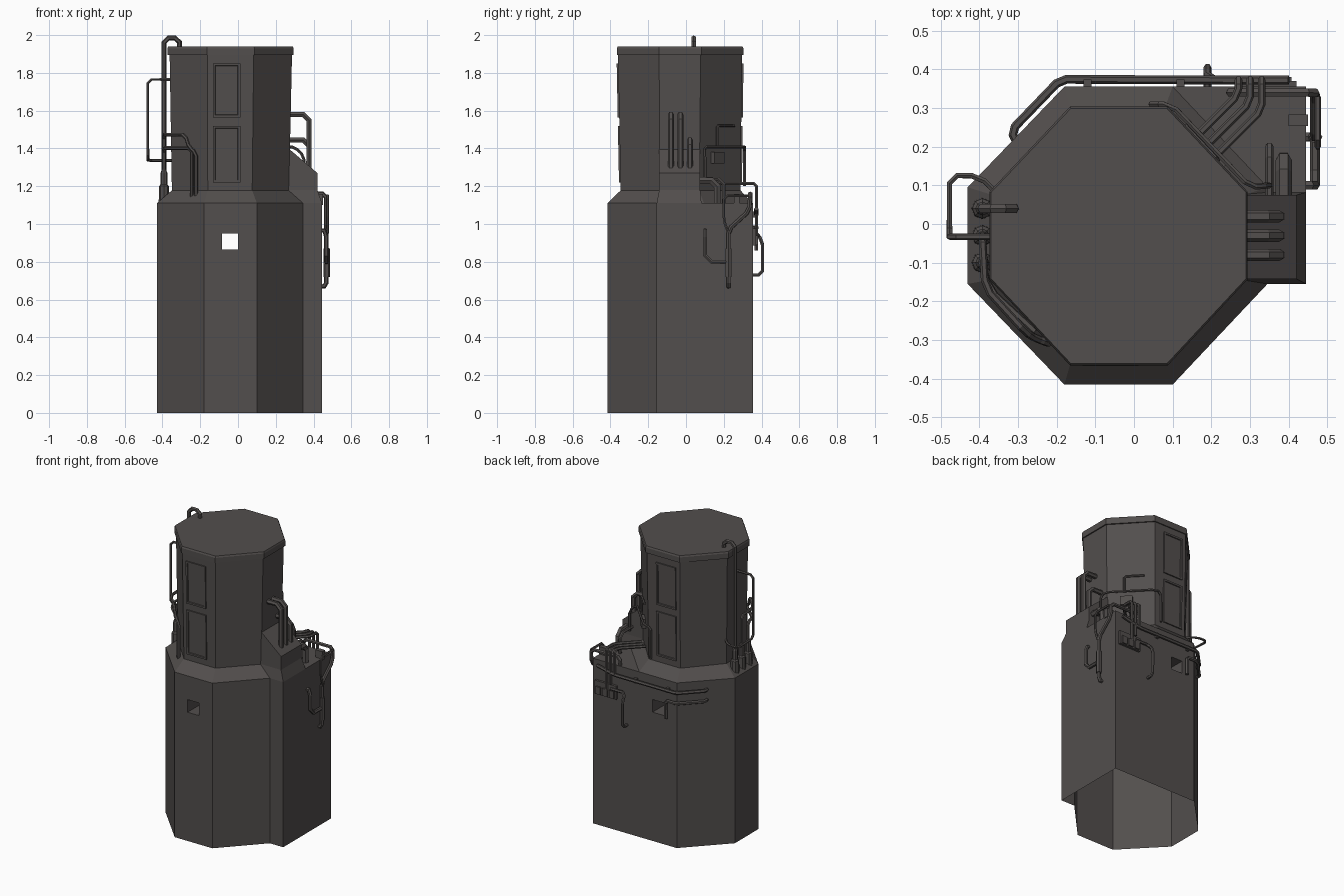
import bpy, bmesh, math
from mathutils import Vector

if "Cube" in bpy.data.objects:
    bpy.data.objects.remove(bpy.data.objects["Cube"])

mat = bpy.data.materials.new("dark_warm_grey")
mat.diffuse_color = (0.085, 0.077, 0.074, 1)
mat.use_nodes = True
mat.node_tree.nodes["Principled BSDF"].inputs["Base Color"].default_value = mat.diffuse_color


def add(name, bm):
    bmesh.ops.recalc_face_normals(bm, faces=bm.faces)
    me = bpy.data.meshes.new(name)
    bm.to_mesh(me)
    bm.free()
    me.materials.append(mat)
    ob = bpy.data.objects.new(name, me)
    bpy.context.collection.objects.link(ob)
    return ob


def loft(name, rings, bottom=True, top=True):
    """Skin a stack of equal-length point rings."""
    bm = bmesh.new()
    vs = [[bm.verts.new(p) for p in r] for r in rings]
    n = len(rings[0])
    for a, b in zip(vs, vs[1:]):
        for i in range(n):
            bm.faces.new((a[i], a[(i + 1) % n], b[(i + 1) % n], b[i]))
    if bottom:
        bm.faces.new(vs[0][::-1])
    if top:
        bm.faces.new(vs[-1])
    return add(name, bm)


def flat(pts, z):
    return [(x, y, z) for x, y in pts]


def octo(x0, x1, x2, x3, y0, y1, y2, y3, z):
    return flat([(x1, y0), (x2, y0), (x3, y1), (x3, y2), (x2, y3), (x1, y3), (x0, y2), (x0, y1)], z)


def box(name, c, s, rot=0):
    hx, hy = s[0] / 2, s[1] / 2
    co, si = math.cos(rot), math.sin(rot)
    q = [(c[0] + x * co - y * si, c[1] + x * si + y * co)
         for x, y in ((-hx, -hy), (hx, -hy), (hx, hy), (-hx, hy))]
    return loft(name, [flat(q, c[2] - s[2] / 2), flat(q, c[2] + s[2] / 2)])


def pipe(name, pts, r=0.01, cut=0.02):
    """Eight-sided pipe along a path with chamfered corners."""
    P = [Vector(p) for p in pts]
    path = [P[0]]
    for a, b, c in zip(P, P[1:], P[2:]):
        for e in (a, c):
            d = e - b
            path.append(b + d.normalized() * min(cut, d.length * 0.4))
    path.append(P[-1])
    cu = bpy.data.curves.new(name, 'CURVE')
    cu.dimensions = '3D'
    cu.bevel_depth = r
    cu.bevel_resolution = 1
    cu.use_fill_caps = True
    sp = cu.splines.new('POLY')
    sp.points.add(len(path) - 1)
    for q, p in zip(sp.points, path):
        q.co = (*p, 1)
    sp.use_smooth = False
    tmp = bpy.data.objects.new(name + "_path", cu)
    me = bpy.data.meshes.new_from_object(tmp)
    bpy.data.objects.remove(tmp)
    me.name = name
    me.materials.clear()
    me.materials.append(mat)
    bpy.context.collection.objects.link(bpy.data.objects.new(name, me))


# base column: open underneath, square tunnel from front to back
foot = [(-.18, -.415), (.10, -.415), (.345, -.155), (.445, -.155),
        (.445, .355), (-.18, .355), (-.43, .095), (-.43, -.155)]
base = loft("base_column", [flat(foot, 0), flat(foot, 1.11)])
cutter = box("tunnel_cutter", (-.042, 0, .908), (.085, 1.2, .085))
mod = base.modifiers.new("tunnel", 'BOOLEAN')
mod.operation = 'DIFFERENCE'
mod.solver = 'EXACT'
mod.object = cutter
me = bpy.data.meshes.new_from_object(base.evaluated_get(bpy.context.evaluated_depsgraph_get()))
base.modifiers.clear()
bm = bmesh.new()
bm.from_mesh(me)
under = [f for f in bm.faces if f.calc_center_median().z < 0.01]
bmesh.ops.delete(bm, geom=under, context='FACES')
bm.to_mesh(me)
bm.free()
base.data = me
bpy.data.objects.remove(cutter)

# tower: shoulder, tapered shaft, cap
shoulder = octo(-.43, -.18, .10, .345, -.415, -.155, .095, .355, 1.11)
low = octo(-.35, -.16, .075, .27, -.346, -.14, .07, .288, 1.178)
high = octo(-.362, -.162, .083, .286, -.36, -.142, .078, .297, 1.9)
loft("tower", [shoulder, low, high], bottom=False)
lip = (-.374, -.165, .087, .294, -.366, -.143, .083, .304)
loft("tower_cap", [octo(*lip, 1.895), octo(*lip, 1.93),
                   octo(-.37, -.163, .085, .29, -.361, -.141, .081, .299, 1.94)])

# framed panels on front and back of the tower, following the taper
for side in ("front", "back"):
    for tag, z0, z1 in (("lower", 1.22, 1.52), ("upper", 1.565, 1.85)):
        def rect(inset, out):
            res = []
            for x, z in ((-.133, z0), (.012, z0), (.012, z1), (-.133, z1)):
                x += inset if x < -.05 else -inset
                z += inset if z == z0 else -inset
                t = (z - 1.178) / .722
                y = -.346 - .014 * t - out if side == "front" else .288 + .009 * t + out
                res.append((x, y, z))
            return res
        loft(f"{side}_{tag}_panel", [rect(0, -.005), rect(0, .008), rect(.012, .008), rect(.014, .002)])

# ramped block on the right side
loft("right_block", [
    flat([(.25, -.155), (.445, -.155), (.445, .082), (.25, .082)], 1.11),
    flat([(.25, -.142), (.42, -.142), (.42, .075), (.25, .075)], 1.18),
    [(.25, -.142, 1.415), (.42, -.142, 1.27), (.42, .075, 1.27), (.25, .075, 1.415)]], bottom=False)
for i, (y, x, z) in enumerate(((-.08, .375, 1.58), (-.03, .375, 1.58), (.02, .375, 1.445))):
    pipe(f"block_pipe_{i}", [(.26, y, z), (x, y, z), (x, y, 1.29)], .016, .03)
pipe("block_side_pipe_thin", [(.35, .06, 1.24), (.35, .2, 1.24), (.35, .2, 1.1)], .011, .03)
pipe("block_side_pipe_thick", [(.387, .06, 1.23), (.387, .165, 1.23), (.387, .165, 1.1)], .021, .03)

# left side: three sockets with pipes
for i, y in enumerate((.04, -.03, -.1)):
    rings = [[(-.392 + r * math.cos(a * math.pi / 4), y + r * math.sin(a * math.pi / 4), z) for a in range(8)]
             for r, z in ((.028, 1.11), (.026, 1.2), (.018, 1.21), (.018, 1.27), (.011, 1.29))]
    loft(f"left_socket_{i}", rings)
pipe("roof_pipe", [(-.392, .04, 1.2), (-.392, .04, 1.985), (-.31, .04, 1.985), (-.31, .04, 1.93)], .0135, .025)
pipe("left_pipe_high", [(-.392, -.03, 1.2), (-.392, -.03, 1.473), (-.385, -.165, 1.473), (-.28, -.28, 1.473),
                        (-.257, -.295, 1.4), (-.222, -.308, 1.38), (-.222, -.308, 1.14)], .01)
pipe("left_pipe_low", [(-.392, -.1, 1.2), (-.392, -.1, 1.402), (-.375, -.17, 1.402),
                       (-.245, -.29, 1.402), (-.245, -.29, 1.14)], .01)
pipe("left_handle", [(-.35, -.033, 1.765), (-.477, -.033, 1.765), (-.477, -.033, 1.345),
                     (-.477, .125, 1.337), (-.40, .125, 1.337), (-.345, .07, 1.337)], .008)

# tower pipe wrapping the back right facet, with small fittings
pipe("tower_wrap_pipe", [(.045, .31, 1.2), (.045, .31, 1.408), (.095, .31, 1.408), (.3, .095, 1.408),
                         (.35, .1, 1.36), (.35, .1, 1.22)], .008)
pipe("tower_bent_rod", [(.215, .165, 1.41), (.215, .165, 1.52), (.13, .255, 1.52)], .008, .01)
box("tower_fitting", (.2, .168, 1.35), (.075, .03, .06), -math.pi / 4)

# three pipes leaving the back right facet and dropping over the rear edge
for i, (x, z) in enumerate(((.27, 1.05), (.3, .98), (.33, .93))):
    k = .335 - i * .02
    pipe(f"corner_pipe_{i}", [(x - .12, k - .12, 1.215), (x, k, 1.215), (x, .373, 1.215), (x, .373, z)], .01, .015)

# rear wall: long pipes, drop pipe, junction block
pipe("rear_long_pipe_upper", [(.40, .372, 1.08), (.27, .372, 1.05), (-.19, .374, 1.05),
                              (-.318, .241, 1.05), (-.305, .215, 1.05)], .0115, .015)
pipe("rear_long_pipe_lower", [(-.11, .372, .86), (-.11, .372, .98), (-.19, .374, .98),
                              (-.318, .241, .98), (-.305, .215, .98)], .0115, .015)
pipe("rear_drop_pipe", [(.30, .373, .95), (.19, .373, .95), (.19, .405, .91), (.19, .405, .73), (.19, .35, .73)], .01)
box("rear_junction_plate", (.34, .36, .93), (.16, .02, .09))
for i in range(3):
    box(f"rear_junction_block_{i}", (.29 + i * .05, .37, .915), (.035, .02, .05))
for x in (.12, -.12):
    box("rear_pipe_clamp", (x, .362, 1.05), (.02, .024, .03))

# right wall: pipe over the corner, hook and clamp
pipe("right_drop_pipe", [(.25, .34, 1.1), (.25, .34, 1.16), (.468, .34, 1.16), (.468, .335, 1.07), (.468, .225, .97),
                         (.468, .225, .67), (.44, .225, .67)], .0125)
pipe("right_hook_pipe", [(.468, .225, .8), (.468, .1, .8), (.468, .1, .965), (.44, .1, .965)], .0125, .035)
pipe("right_branch_pipe", [(.47, .225, .87), (.47, .225, .72)], .017)
pipe("right_edge_pipe", [(.475, .33, 1.15), (.475, .2, 1.15), (.475, .2, 1.02), (.475, .225, .95)], .008)
box("top_fitting", (.425, .268, 1.13), (.05, .03, .06))
